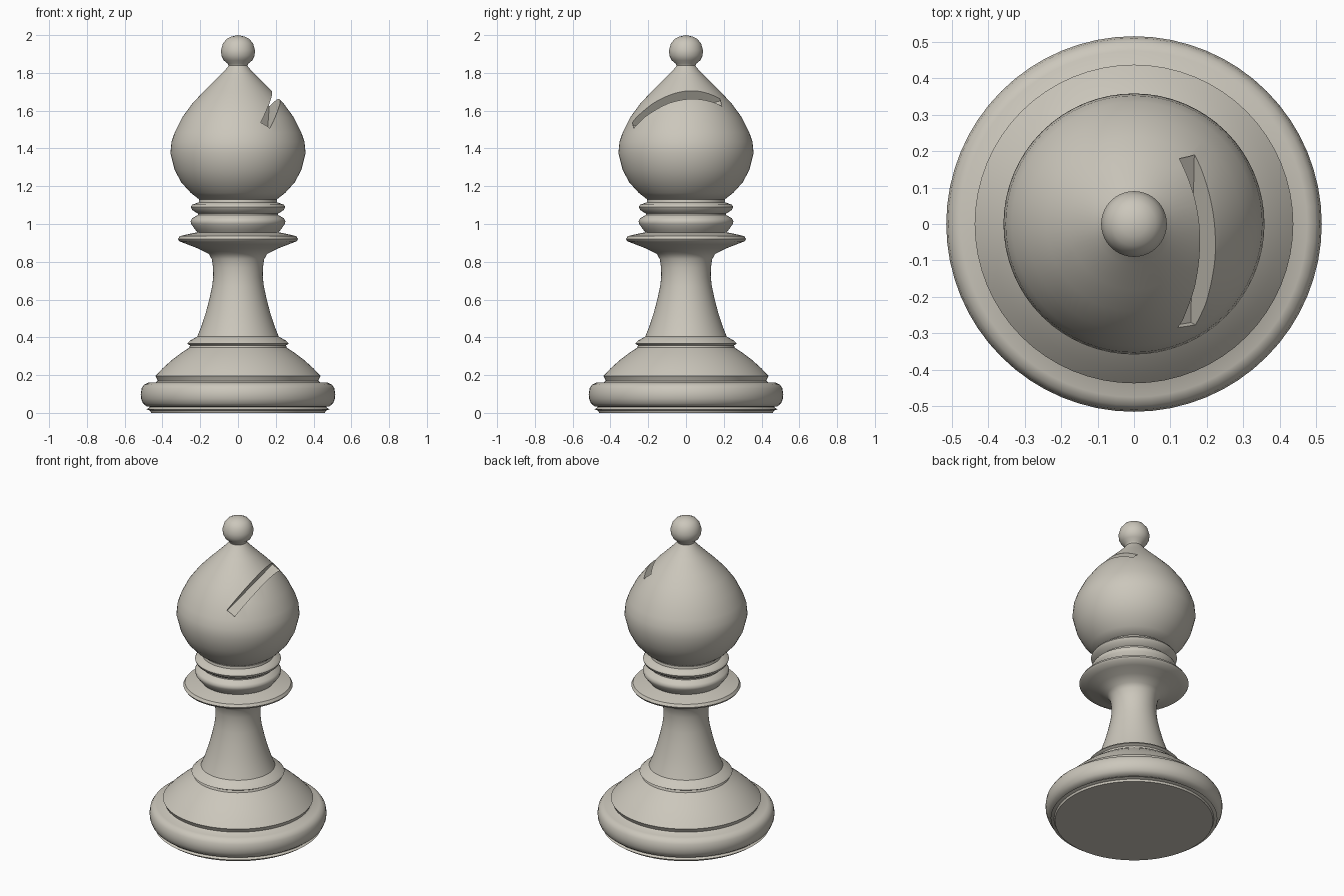
import bpy, bmesh, math
from mathutils import Matrix, Vector

old = bpy.data.objects.get("Cube")
if old:
    bpy.data.objects.remove(old, do_unlink=True)

stone = bpy.data.materials.new("warm_grey")
stone.use_nodes = True
colour = (0.60, 0.57, 0.50, 1)
stone.diffuse_color = colour
stone.node_tree.nodes["Principled BSDF"].inputs["Base Color"].default_value = colour


def link(name, bm):
    mesh = bpy.data.meshes.new(name)
    bm.to_mesh(mesh)
    bm.free()
    obj = bpy.data.objects.new(name, mesh)
    obj.data.materials.append(stone)
    bpy.context.collection.objects.link(obj)
    return obj


def activate(obj):
    bpy.ops.object.select_all(action='DESELECT')
    obj.select_set(True)
    bpy.context.view_layer.objects.active = obj


def lathe(name, profile, steps=64):
    """Turn a bottom-to-top (radius, height) profile around z."""
    bm = bmesh.new()
    verts = [bm.verts.new((r, 0, z)) for r, z in profile]
    edges = [bm.edges.new(pair) for pair in zip(verts, verts[1:])]
    bmesh.ops.spin(bm, geom=verts + edges, cent=(0, 0, 0), axis=(0, 0, 1),
                   angle=math.tau, steps=steps)
    bmesh.ops.remove_doubles(bm, verts=bm.verts, dist=0.0005)
    bmesh.ops.recalc_face_normals(bm, faces=bm.faces)
    # Open profiles: make sure the skin faces outwards
    outward = sum(f.normal.xy.dot(f.calc_center_median().xy) * f.calc_area()
                  for f in bm.faces)
    if outward < 0:
        bmesh.ops.reverse_faces(bm, faces=bm.faces)
    return link(name, bm)


# Foot: thin plinth, rounded rim, domed step and small lip
base = lathe("base", [
    (0, 0), (.46, 0), (.465, .012), (.485, .018), (.465, .032),
    (.485, .035), (.503, .05), (.513, .075), (.515, .1), (.51, .13),
    (.497, .15), (.475, .16), (.435, .162), (.425, .17), (.43, .182),
    (.437, .195), (.40, .235), (.35, .28), (.30, .318), (.258, .345),
    (.254, .358), (.27, .367), (.255, .382), (.215, .405)])

# Waisted shaft flaring into the disc
stem = lathe("stem", [
    (.215, .405), (.195, .455), (.172, .525), (.152, .60), (.137, .67),
    (.131, .72), (.132, .77), (.139, .815), (.155, .842), (.21, .87),
    (.27, .893), (.31, .908), (.318, .92), (.308, .936), (.26, .947),
    (.215, .956)])

# Two stacked rings
collar = lathe("collar", [
    (.215, .956), (.225, .968), (.248, 1.0), (.251, 1.015), (.243, 1.03),
    (.212, 1.048), (.212, 1.055), (.243, 1.074), (.25, 1.09),
    (.243, 1.102), (.207, 1.115), (.205, 1.13)])

# Bulbous head with its round finial
head = lathe("head", [
    (0, 1.13), (.205, 1.13), (.25, 1.165), (.30, 1.22), (.335, 1.285),
    (.358, 1.375), (.352, 1.435), (.335, 1.485), (.295, 1.565),
    (.24, 1.64), (.18, 1.703), (.11, 1.772), (.07, 1.812), (.05, 1.838),
    (.055, 1.85), (.075, 1.866), (.088, 1.892), (.09, 1.92),
    (.08, 1.955), (.06, 1.98), (.035, 1.992), (0, 2.0)])

# Slanted mitre slot, cut with a tilted box
along = Vector((.02, .96, .28)).normalized()
across = Vector((-.84, -.137, .53))
across = (across - along * across.dot(along)).normalized()
outward = along.cross(across).normalized()
if outward.z < 0:
    outward.negate()
bm = bmesh.new()
bmesh.ops.create_cube(bm, size=1)
bmesh.ops.scale(bm, vec=(.48, .058, .30), verts=bm.verts)
turn = Matrix((along, across, outward)).transposed().to_4x4()
centre = Vector((.15, -.05, 1.59)) + outward * .125
bmesh.ops.transform(bm, matrix=Matrix.Translation(centre) @ turn, verts=bm.verts)
bmesh.ops.recalc_face_normals(bm, faces=bm.faces)
cutter = link("slot_cutter", bm)
cutter.hide_render = True

cut = head.modifiers.new("slot", 'BOOLEAN')
cut.operation = 'DIFFERENCE'
cut.solver = 'EXACT'
cut.object = cutter
activate(head)
bpy.ops.object.modifier_apply(modifier=cut.name)
bpy.data.objects.remove(cutter, do_unlink=True)

for part in (base, stem, collar, head):
    activate(part)
    bpy.ops.object.shade_smooth_by_angle(angle=math.radians(40))
